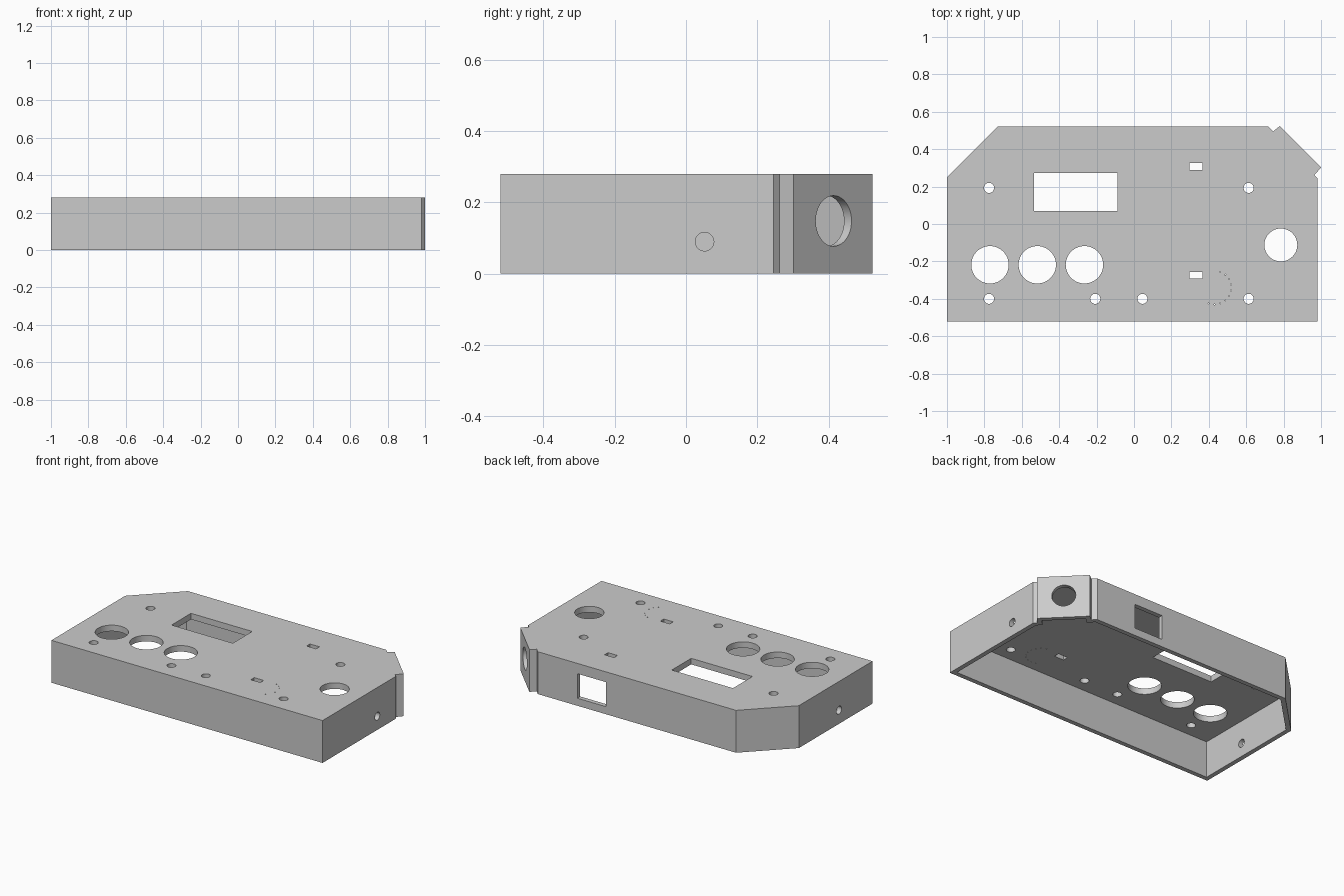
import bpy, bmesh, math
from mathutils import Matrix, Vector

if "Cube" in bpy.data.objects:
    bpy.data.objects.remove(bpy.data.objects["Cube"])

H, TOP, WALL = 0.28, 0.04, 0.03

grey = bpy.data.materials.new("light_grey")
grey.diffuse_color = (0.6, 0.6, 0.6, 1)
grey.use_nodes = True
grey.node_tree.nodes["Principled BSDF"].inputs["Base Color"].default_value = grey.diffuse_color


def add_prism(bm, pts, z0, z1, mat=Matrix()):
    """Extrude a counter-clockwise outline from z0 to z1."""
    lo = [bm.verts.new(mat @ Vector((x, y, z0))) for x, y in pts]
    hi = [bm.verts.new(mat @ Vector((x, y, z1))) for x, y in pts]
    bm.faces.new(lo[::-1])
    bm.faces.new(hi)
    n = len(pts)
    for i in range(n):
        j = (i + 1) % n
        bm.faces.new((lo[i], lo[j], hi[j], hi[i]))


def circle(x, y, r, n=48):
    return [(x + r * math.cos(2 * math.pi * i / n),
             y + r * math.sin(2 * math.pi * i / n)) for i in range(n)]


def rect(x0, x1, y0, y1):
    return [(x0, y0), (x1, y0), (x1, y1), (x0, y1)]


def make_object(name, bm):
    bmesh.ops.recalc_face_normals(bm, faces=bm.faces)
    me = bpy.data.meshes.new(name)
    bm.to_mesh(me)
    bm.free()
    me.materials.append(grey)
    ob = bpy.data.objects.new(name, me)
    bpy.context.collection.objects.link(ob)
    return ob


# Outer shell with a chamfered left corner and a notched flange on the right
bm = bmesh.new()
add_prism(bm, [(-1, -0.52), (0.982, -0.52), (0.982, 0.245), (0.965, 0.262),
               (1, 0.302), (0.779, 0.523), (0.744, 0.495), (0.719, 0.52),
               (-0.73, 0.52), (-1, 0.25)], 0, H)
shell = make_object("enclosure_shell", bm)

# Hollow interior, open at the bottom
bm = bmesh.new()
add_prism(bm, [(-1 + WALL, -0.52 + WALL), (0.952, -0.52 + WALL), (0.952, 0.235),
               (0.925, 0.262), (0.96, 0.3), (0.777, 0.483), (0.744, 0.453),
               (0.707, 0.49), (-0.718, 0.49), (-0.97, 0.238)], -0.1, H - TOP)
cavity = make_object("cavity_cutter", bm)

bm = bmesh.new()
za, zb = H - TOP - 0.015, H + 0.05
# Round openings in the top
for x in (-0.77, -0.517, -0.265):
    add_prism(bm, circle(x, -0.218, 0.1), za, zb)
add_prism(bm, circle(0.785, -0.112, 0.088), za, zb)
# Screw holes
for x, y in ((-0.775, 0.193), (0.613, 0.193), (-0.775, -0.4),
             (-0.207, -0.4), (0.045, -0.4), (0.613, -0.4)):
    add_prism(bm, circle(x, y, 0.027, 32), za, zb)
# Display opening and two small slots
add_prism(bm, rect(-0.535, -0.087, 0.07, 0.273), za, zb)
for y in (-0.292, 0.29):
    add_prism(bm, rect(0.298, 0.367, y, y + 0.036), za, zb)
# Pin-sized vents on an arc
for a in range(-110, 71, 20):
    a = math.radians(a)
    add_prism(bm, circle(0.43 + 0.09 * math.cos(a), -0.34 + 0.09 * math.sin(a),
                         0.003, 6), za, zb)
# Side wall holes
for x, y in ((0.97, 0.052), (-0.985, -0.17)):
    m = Matrix.Translation((x, y, 0.09)) @ Matrix.Rotation(math.pi / 2, 4, 'Y')
    add_prism(bm, circle(0, 0, 0.026, 32), -0.04, 0.04, m)
# Angled hole through the corner flange
m = (Matrix.Translation((0.888, 0.414, 0.148)) @ Matrix.Rotation(math.pi / 4, 4, 'Z')
     @ Matrix.Rotation(math.pi / 2, 4, 'Y'))
add_prism(bm, circle(0, 0, 0.071), -0.07, 0.05, m)
# Window in the back wall
add_prism(bm, rect(0.22, 0.43, 0.46, 0.56), 0.05, 0.212)
holes = make_object("hole_cutter", bm)

# Cut the shell, then bake the result
for cutter in (cavity, holes):
    mod = shell.modifiers.new(cutter.name, 'BOOLEAN')
    mod.operation = 'DIFFERENCE'
    mod.solver = 'EXACT'
    mod.object = cutter
    cutter.hide_render = True
deps = bpy.context.evaluated_depsgraph_get()
baked = bpy.data.meshes.new_from_object(shell.evaluated_get(deps))
shell.modifiers.clear()
shell.data = baked
for cutter in (cavity, holes):
    bpy.data.objects.remove(cutter)

bpy.context.view_layer.objects.active = shell
shell.select_set(True)
bpy.ops.object.shade_smooth_by_angle(angle=math.radians(30))
